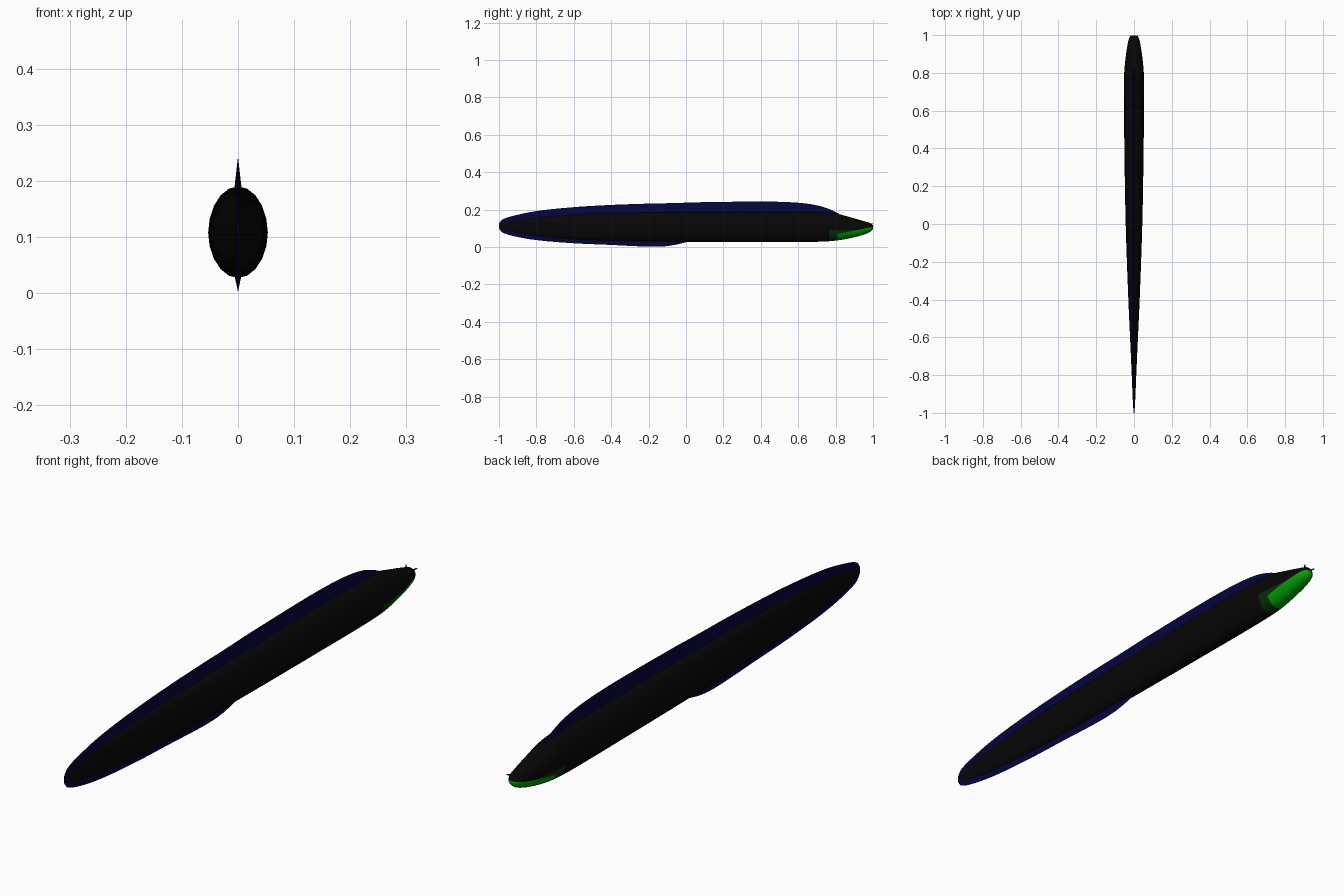
import bpy, bmesh, math
from mathutils import Vector

cube = bpy.data.objects.get("Cube")
if cube:
    bpy.data.objects.remove(cube)


def material(name, rgb):
    m = bpy.data.materials.new(name)
    m.use_nodes = True
    m.diffuse_color = (*rgb, 1)
    m.node_tree.nodes["Principled BSDF"].inputs["Base Color"].default_value = (*rgb, 1)
    return m


black = material("near black", (0.002, 0.002, 0.002))
navy = material("dark navy", (0.0015, 0.0015, 0.05))
green = material("bright green", (0.0015, 0.36, 0.002))
dark_green = material("dark green", (0.0015, 0.03, 0.002))


def sample(keys, y):
    """Smooth interpolation of rows (y, values...) along the length."""
    n = len(keys)
    i = next((k for k in range(n - 1) if y <= keys[k + 1][0]), n - 2)
    a, b = keys[i], keys[i + 1]
    p, q = keys[max(i - 1, 0)], keys[min(i + 2, n - 1)]
    h = b[0] - a[0]
    t = min(max((y - a[0]) / h, 0), 1)
    out = []
    for c in range(1, len(a)):
        ma = (b[c] - p[c]) / (b[0] - p[0]) * h
        mb = (q[c] - a[c]) / (q[0] - a[0]) * h
        out.append((2*t**3 - 3*t**2 + 1) * a[c] + (t**3 - 2*t**2 + t) * ma
                   + (3*t**2 - 2*t**3) * b[c] + (t**3 - t**2) * mb)
    return out


def loft(bm, rings):
    loops = [[bm.verts.new(p) for p in ring] for ring in rings]
    n = len(loops[0])
    for a, b in zip(loops, loops[1:]):
        for i in range(n):
            j = (i + 1) % n
            bm.faces.new((a[i], a[j], b[j], b[i]))
    bm.faces.new(loops[0])
    bm.faces.new(loops[-1])
    bmesh.ops.recalc_face_normals(bm, faces=bm.faces)


def finish(bm, name, mats, angle):
    mesh = bpy.data.meshes.new(name)
    bm.to_mesh(mesh)
    bm.free()
    obj = bpy.data.objects.new(name, mesh)
    bpy.context.collection.objects.link(obj)
    for m in mats:
        mesh.materials.append(m)
    bpy.ops.object.select_all(action='DESELECT')
    obj.select_set(True)
    bpy.context.view_layer.objects.active = obj
    bpy.ops.object.shade_smooth_by_angle(angle=math.radians(angle))


def steps(a, b, n):
    return [a + (b - a) * i / n for i in range(n + 1)]


# Body: y, half width, top, bottom
TAIL = -0.996
body_keys = [
    (TAIL, 0.0025, 0.122, 0.102), (-0.96, 0.005, 0.136, 0.087),
    (-0.9, 0.008, 0.147, 0.075), (-0.8, 0.012, 0.158, 0.058),
    (-0.6, 0.021, 0.174, 0.04), (-0.4, 0.03, 0.182, 0.032),
    (0, 0.044, 0.189, 0.028), (0.4, 0.051, 0.19, 0.027),
    (0.7, 0.053, 0.188, 0.028), (0.8, 0.052, 0.179, 0.034),
    (0.9, 0.042, 0.153, 0.052), (0.97, 0.03, 0.133, 0.073),
    (0.99, 0.022, 0.126, 0.084), (0.999, 0.01, 0.117, 0.094)]
SIDES = 20


def body_ring(y):
    w, top, bottom = sample(body_keys, y)
    mid, half = (top + bottom) / 2, (top - bottom) / 2
    return [(w * math.sin(a), y, mid + half * math.cos(a))
            for a in (math.tau * i / SIDES for i in range(SIDES))]


bm = bmesh.new()
loft(bm, [body_ring(y) for y in
          steps(TAIL, 0.66, 38) + steps(0.69, 0.97, 14) + [0.98, 0.99, 0.996, 0.999]])

# Jaw and throat patch, cut along straight lines on the head
jaw_start, throat_start, throat_top, slope = 0.81, 0.765, 0.09, 0.2


def lip(y):
    return 0.072 + (y - 0.82) * slope


def cut(point, normal):
    head = [f for f in bm.faces if f.calc_center_median().y > 0.7]
    geom = head + list({e for f in head for e in f.edges}) + list({v for f in head for v in f.verts})
    bmesh.ops.bisect_plane(bm, geom=geom, plane_co=point, plane_no=normal, dist=1e-5)


cut((0, jaw_start, 0), (0, 1, 0))
cut((0, throat_start, 0), (0, 1, 0))
cut((0, 0, throat_top), (0, 0, 1))
cut((0, 0.82, lip(0.82)), Vector((0, -slope, 1)).normalized())
for f in bm.faces:
    c = f.calc_center_median()
    if c.y > jaw_start and c.z < lip(c.y):
        f.material_index = 1
    elif c.y > throat_start and c.z < throat_top:
        f.material_index = 2
finish(bm, "body", [black, green, dark_green], 50)

# Continuous thin fin: y, upper edge, lower edge
fin_keys = [
    (-1, 0.125, 0.1), (-0.985, 0.145, 0.08), (-0.93, 0.165, 0.06),
    (-0.8, 0.192, 0.037), (-0.6, 0.213, 0.02), (-0.4, 0.225, 0.011),
    (-0.2, 0.232, 0.002), (-0.1, 0.234, 0.005), (0, 0.237, 0.025),
    (0.06, 0.239, 0.045), (0.4, 0.243, 0.045), (0.58, 0.238, 0.045),
    (0.7, 0.223, 0.045), (0.78, 0.197, 0.05), (0.84, 0.165, 0.06)]


def fin_ring(y):
    top, bottom = sample(fin_keys, y)
    body_top, body_bottom = sample(body_keys, max(y, TAIL))[1:]
    t = 0.0015 + 0.005 * min(1, (y + 1) / 0.6)
    high = min(body_top - 0.004, top - 0.003)
    low = max(body_bottom + 0.004, bottom + 0.003)
    return [(0, y, top), (t, y, high), (t, y, low),
            (0, y, bottom), (-t, y, low), (-t, y, high)]


bm = bmesh.new()
loft(bm, [fin_ring(y) for y in
          [-1, -0.995, -0.985, -0.97] + steps(-0.95, 0.84, 60)])
finish(bm, "fin", [navy], 30)

# Nostril tubes on the snout
for side, label in ((1, "left"), (-1, "right")):
    bm = bmesh.new()
    bmesh.ops.create_cone(bm, cap_ends=True, segments=8,
                          radius1=0.004, radius2=0.002, depth=0.022)
    aim = Vector((side * 0.6, 0.75, 0.3))
    bmesh.ops.rotate(bm, verts=bm.verts, matrix=aim.to_track_quat('Z', 'Y').to_matrix())
    bmesh.ops.translate(bm, verts=bm.verts, vec=(side * 0.016, 0.99, 0.122))
    finish(bm, label + "_nostril", [black], 40)
